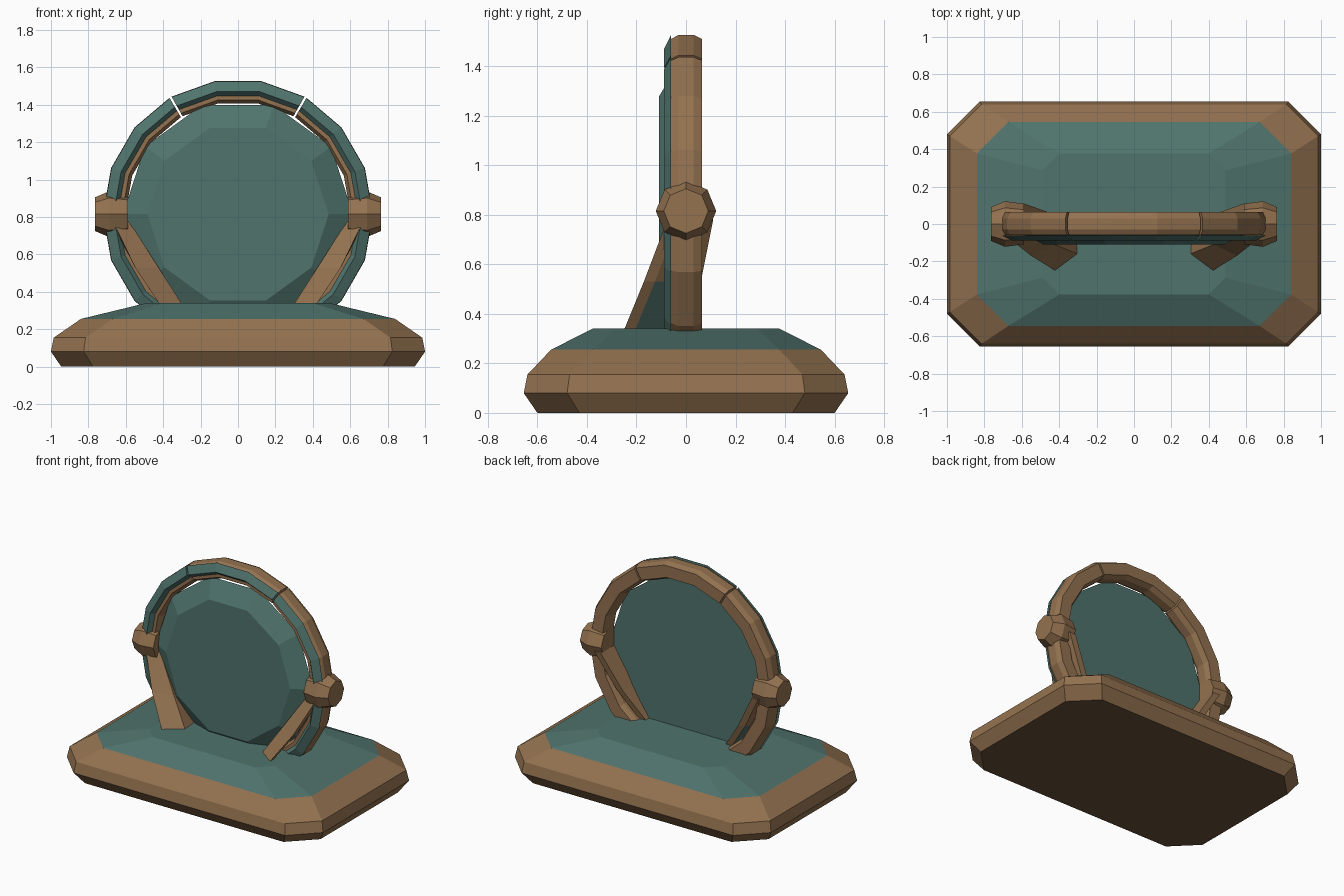
import bpy, bmesh, math

cube = bpy.data.objects.get("Cube")
if cube:
    bpy.data.objects.remove(cube, do_unlink=True)


def material(name, rgb):
    m = bpy.data.materials.new(name)
    m.use_nodes = True
    m.diffuse_color = (*rgb, 1)
    m.node_tree.nodes["Principled BSDF"].inputs["Base Color"].default_value = (*rgb, 1)
    return m


BROWN = material("warm brown", (0.295, 0.168, 0.08))
TEAL = material("muted teal", (0.08, 0.172, 0.152))
DARK = material("dark brown", (0.14, 0.08, 0.038))
CENTRE = 0.815


def loft(name, rings, mats, rule=None):
    """Skin a list of matching rings, cap the ends, colour faces by a rule."""
    bm = bmesh.new()
    rows = [[bm.verts.new(p) for p in ring] for ring in rings]
    n = len(rows[0])
    for a, b in zip(rows, rows[1:]):
        for i in range(n):
            j = (i + 1) % n
            bm.faces.new((a[i], a[j], b[j], b[i]))
    bm.faces.new(rows[0])
    bm.faces.new(rows[-1])
    bmesh.ops.recalc_face_normals(bm, faces=bm.faces)
    if rule:
        for f in bm.faces:
            f.material_index = rule(f)
    mesh = bpy.data.meshes.new(name)
    bm.to_mesh(mesh)
    bm.free()
    for m in mats:
        mesh.materials.append(m)
    obj = bpy.data.objects.new(name, mesh)
    bpy.context.collection.objects.link(obj)


def clipped_rectangle(x, y, cut, z):
    q = [(x, y - cut), (x - cut, y)]
    pts = q + [(-a, b) for a, b in reversed(q)]
    pts += [(-a, -b) for a, b in pts]
    return [(a, b, z) for a, b in pts]


def polygon(n, r):
    return [(r * math.cos(math.tau * i / n), r * math.sin(math.tau * i / n)) for i in range(n)]


def base_colour(face):
    if face.normal.z < -0.95:
        return 2
    return 1 if face.calc_center_median().z > 0.26 else 0


# Base: stacked clipped rectangles, teal above the brown rim, dark underneath
base_steps = [(0.945, 0.6, 0.17, 0), (1, 0.655, 0.175, 0.08), (0.985, 0.64, 0.17, 0.155),
              (0.84, 0.545, 0.168, 0.255), (0.49, 0.377, 0.09, 0.34)]
loft("base", [clipped_rectangle(*s) for s in base_steps], [BROWN, TEAL, DARK], base_colour)

# Disc with a shallow bevelled front face
disc_steps = [(0.615, -0.035), (0.485, -0.11)]
loft("disc", [[(u, y, CENTRE + v) for u, v in polygon(10, r)] for r, y in disc_steps], [TEAL])

# Arch: brown tube and teal front trim, split into three sections
TUBE = [(0.62, -0.06), (0.602, -0.03), (0.602, 0.03), (0.62, 0.065),
        (0.705, 0.065), (0.722, 0.03), (0.722, -0.03), (0.705, -0.06)]
TRIM = [(0.72, -0.061), (0.665, -0.088), (0.642, -0.061)]


def arch(name, profile, angles, mat):
    rings = []
    for deg in angles:
        c, s = math.cos(math.radians(deg)), math.sin(math.radians(deg))
        rings.append([(r * c, y, CENTRE + r * s) for r, y in profile])
    loft(name, rings, [mat])


side = [59.5, 40, 20, 0, -20, -40, -60]
sections = {"top": [60.5, 80, 100, 119.5], "left": side, "right": [180 - a for a in side]}
for label, angles in sections.items():
    arch(label + "_arch", TUBE, angles, BROWN)
    arch(label + "_arch_trim", TRIM, angles, TEAL)

# Knobs and slanted struts (teal on the outer side), mirrored left and right
knob_steps = [(0.587, 0.108), (0.69, 0.122), (0.765, 0.09)]
foot = [(0.42, -0.25), (0.30, -0.16), (0.31, 0), (0.36, 0.005), (0.42, -0.205)]
middle = [(0.55, -0.17), (0.425, -0.11), (0.45, 0.06), (0.50, 0.06), (0.55, -0.125)]
head = [(0.67, -0.075), (0.585, -0.04), (0.59, 0.11), (0.64, 0.11), (0.68, -0.03)]
for label, sx in (("left", 1), ("right", -1)):
    loft(label + "_knob", [[(sx * x, u, CENTRE + v) for u, v in polygon(8, r)]
                           for x, r in knob_steps], [BROWN])
    loft(label + "_strut", [[(sx * x, y, z) for x, y in section]
                            for section, z in ((foot, 0.335), (middle, 0.53), (head, 0.78))],
         [BROWN, TEAL],
         lambda f: int(f.normal.x * sx > 0.4 and f.normal.y > 0.05 and f.calc_center_median().z < 0.55))
